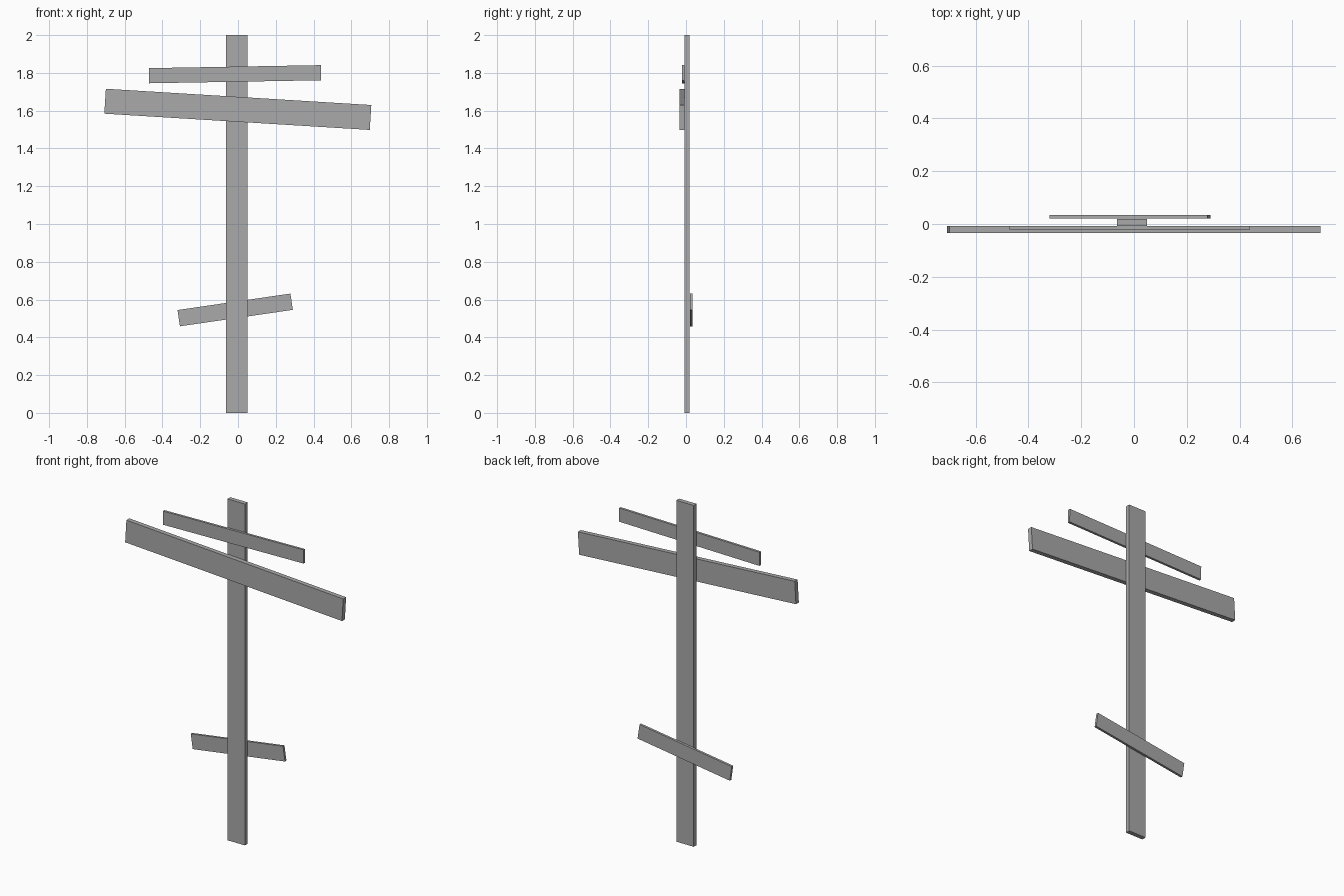
import bpy
import math

cube = bpy.data.objects.get("Cube")
if cube:
    bpy.data.objects.remove(cube, do_unlink=True)

# One plain grey for every plank
grey = bpy.data.materials.new("plain_grey")
grey.use_nodes = True
colour = (0.4, 0.4, 0.4, 1)
grey.diffuse_color = colour
grey.node_tree.nodes["Principled BSDF"].inputs["Base Color"].default_value = colour


def plank(name, x, z, length, height, front, back, tilt=0):
    """Flat board facing the front; tilt in degrees raises the +x end."""
    bpy.ops.mesh.primitive_cube_add(size=1, location=(x, (front + back) / 2, z))
    board = bpy.context.object
    board.name = name
    board.scale = (length, back - front, height)
    board.rotation_euler.y = -math.radians(tilt)
    board.data.materials.append(grey)
    return board


# Upright post
plank("upright_post", -0.007, 1.0, 0.113, 2.0, -0.007, 0.019)

# Crossbars fixed to the front of the post
plank("top_crossbar", -0.016, 1.793, 0.911, 0.08, -0.021, -0.007, 1.0)
plank("main_crossbar", -0.001, 1.607, 1.408, 0.132, -0.034, -0.007, -3.5)

# Slanted footrest fixed to the back of the post
plank("slanted_footrest", -0.015, 0.545, 0.604, 0.087, 0.02, 0.034, 8.3)
